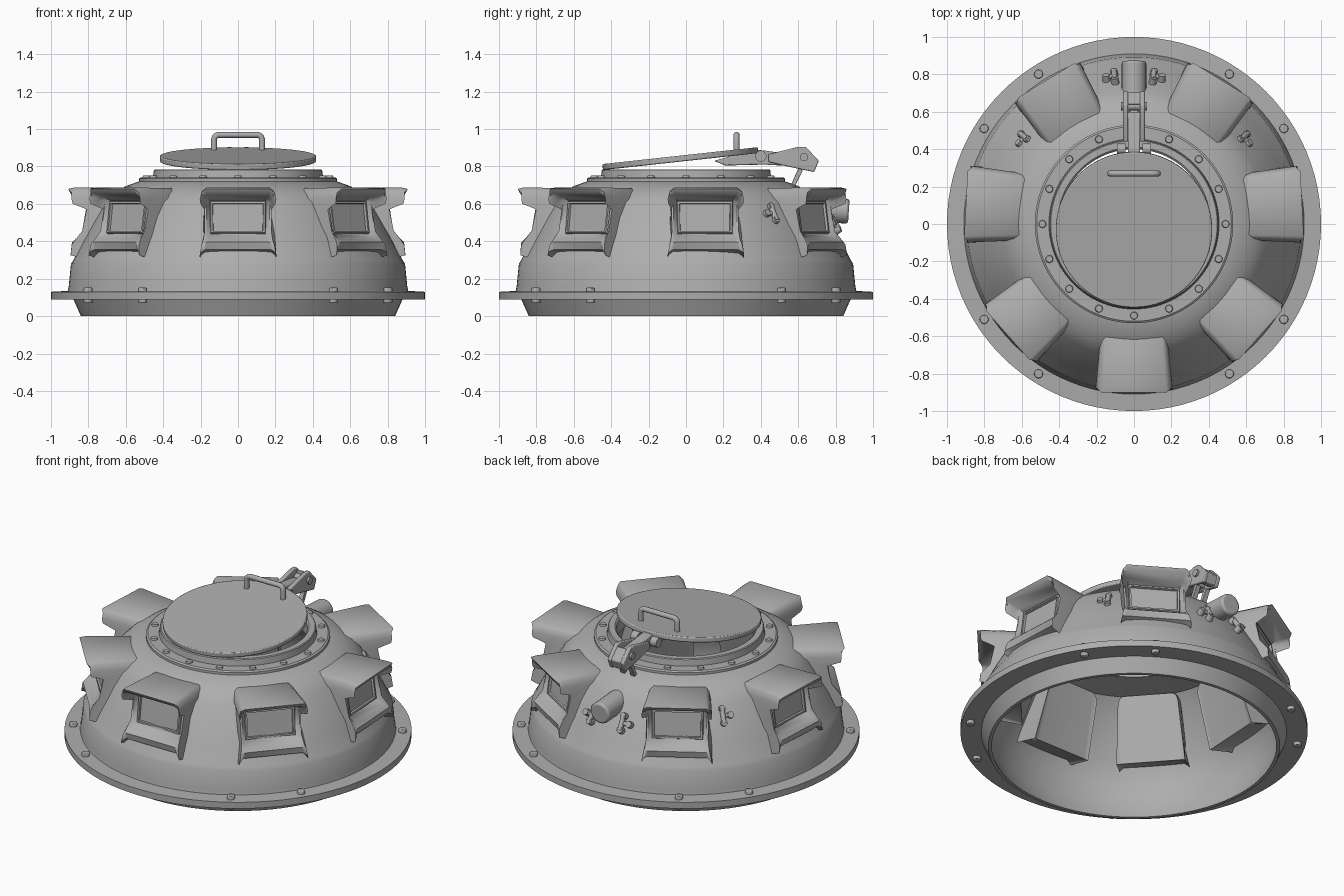
import bpy, bmesh, math
from math import sin, cos, radians, pi
from mathutils import Matrix, Vector

cube = bpy.data.objects.get("Cube")
if cube:
    bpy.data.objects.remove(cube, do_unlink=True)

steel = bpy.data.materials.new("grey steel")
steel.use_nodes = True
steel.diffuse_color = (0.42, 0.42, 0.42, 1)
steel.node_tree.nodes["Principled BSDF"].inputs["Base Color"].default_value = (0.42, 0.42, 0.42, 1)


def finish(name, bm, angle=35, bevel=0):
    bmesh.ops.recalc_face_normals(bm, faces=bm.faces)
    mesh = bpy.data.meshes.new(name)
    bm.to_mesh(mesh)
    bm.free()
    mesh.materials.append(steel)
    obj = bpy.data.objects.new(name, mesh)
    bpy.context.collection.objects.link(obj)
    if bevel:
        mod = obj.modifiers.new("rounding", 'BEVEL')
        mod.width, mod.segments, mod.limit_method = bevel, 2, 'ANGLE'
    bpy.ops.object.select_all(action='DESELECT')
    obj.select_set(True)
    bpy.context.view_layer.objects.active = obj
    bpy.ops.object.shade_smooth_by_angle(angle=radians(angle))
    return obj


def revolve(name, profile, steps=96):
    # closed ring-shaped profile of (radius, height) spun around z
    bm = bmesh.new()
    rings = [[bm.verts.new((r * cos(2 * pi * i / steps), r * sin(2 * pi * i / steps), z))
              for i in range(steps)] for r, z in profile]
    for a, b in zip(rings, rings[1:] + rings[:1]):
        for i in range(steps):
            j = (i + 1) % steps
            bm.faces.new((a[i], a[j], b[j], b[i]))
    return finish(name, bm)


def cylinder(name, start, end, radius, tip=None, sides=24, bevel=0):
    start, end = Vector(start), Vector(end)
    axis = end - start
    bm = bmesh.new()
    place = Matrix.Translation((start + end) / 2) @ axis.to_track_quat('Z', 'Y').to_matrix().to_4x4()
    bmesh.ops.create_cone(bm, cap_ends=True, segments=sides, radius1=radius,
                          radius2=radius if tip is None else tip, depth=axis.length, matrix=place)
    return finish(name, bm, bevel=bevel)


def plate(name, outline, x0, x1, bevel=0.006):
    # (y, z) outline extruded across x
    bm = bmesh.new()
    sides = [[bm.verts.new((x, y, z)) for y, z in outline] for x in (x0, x1)]
    for s in sides:
        bm.faces.new(s)
    for i in range(len(outline)):
        j = (i + 1) % len(outline)
        bm.faces.new((sides[0][i], sides[0][j], sides[1][j], sides[1][i]))
    return finish(name, bm, bevel=bevel)


def polar(r, degrees, z):
    return Vector((r * cos(radians(degrees)), r * sin(radians(degrees)), z))


# hollow armoured body with base flange
revolve("body_shell", [
    (0.84, 0), (0.88, 0.09), (1, 0.09), (1, 0.13), (0.91, 0.135), (0.905, 0.16), (0.893, 0.28),
    (0.88, 0.3), (0.83, 0.4), (0.71, 0.61), (0.66, 0.66), (0.60, 0.695), (0.53, 0.72),
    (0.42, 0.735), (0.42, 0.69), (0.59, 0.665), (0.68, 0.58), (0.81, 0.36), (0.85, 0.27),
    (0.86, 0.12), (0.82, 0)])

# hatch ring in two steps
revolve("hatch_ring", [(0.53, 0.715), (0.53, 0.735), (0.52, 0.742), (0.455, 0.742), (0.45, 0.78),
                       (0.445, 0.785), (0.41, 0.785), (0.40, 0.775), (0.40, 0.69), (0.45, 0.69)])

# bolts on the hatch ring and flange
for i in range(16):
    if i != 4:
        cylinder("ring_bolt", polar(0.49, i * 22.5, 0.73), polar(0.49, i * 22.5, 0.752),
                 0.024, 0.018, 12)
for quarter in range(4):
    for offset in (32.5, 57.5):
        a = quarter * 90 + offset
        cylinder("flange_bolt", polar(0.95, a, 0.07), polar(0.95, a, 0.152), 0.024, sides=12, bevel=0.005)


# periscope housing: rows of edge radius, middle radius, edge height, middle height, half width
# the edge columns droop at the hood, giving it curled sides
def periscope_mesh():
    rows = [(0.54, 0.54, 0.60, 0.65, 0.175), (0.61, 0.61, 0.63, 0.685, 0.18),
            (0.85, 0.87, 0.635, 0.687, 0.20), (0.88, 0.90, 0.625, 0.68, 0.205),
            (0.875, 0.89, 0.60, 0.66, 0.20), (0.835, 0.82, 0.585, 0.638, 0.19),
            (0.80, 0.775, 0.57, 0.615, 0.18), (0.825, 0.80, 0.455, 0.44, 0.178),
            (0.86, 0.85, 0.41, 0.415, 0.185), (0.88, 0.88, 0.38, 0.395, 0.195),
            (0.885, 0.87, 0.325, 0.355, 0.205), (0.65, 0.65, 0.265, 0.265, 0.20)]
    bm = bmesh.new()
    grid = []
    for re, rm, ze, zm, w in rows:
        half = [(w, re, ze), (w - 0.01, re, (ze + 2 * zm) / 3), (w - 0.03, rm, zm)]
        line = [(-x, r, z) for x, r, z in half] + half[::-1]
        grid.append([bm.verts.new((x, -r, z)) for x, r, z in line])
    for k, (a, b) in enumerate(zip(grid, grid[1:] + grid[:1])):
        for i in range(5):
            face = bm.faces.new((a[i], a[i + 1], b[i + 1], b[i]))
            if k == 6 and i == 2:
                window = face
    for i in (0, 5):
        bm.faces.new([line[i] for line in grid])
    bmesh.ops.recalc_face_normals(bm, faces=bm.faces)
    # raised window frame with recessed pane
    bmesh.ops.inset_region(bm, faces=[window], thickness=0.006, depth=0.012)
    bmesh.ops.inset_region(bm, faces=[window], thickness=0.014, depth=0)
    bmesh.ops.inset_region(bm, faces=[window], thickness=0.003, depth=-0.014)
    return finish("periscope_front", bm, angle=48)


front = periscope_mesh()
for side, sign in (("left", 1), ("right", -1)):
    for label, turn, shift in (("fore", 48.5, 0), ("side", 93, 0.06), ("rear", 148.5, 0)):
        copy = front.copy()
        copy.name = f"periscope_{label}_{side}"
        copy.rotation_euler.z = radians(sign * turn)
        copy.location.y = shift
        bpy.context.collection.objects.link(copy)

# tilted hatch lid
lid = cylinder("hatch_lid", (0, 0, -0.016), (0, 0, 0.016), 0.418, sides=72, bevel=0.006)
lid.location = (0, -0.03, 0.842)
lid.rotation_euler.x = radians(6.2)

# lid handle
curve = bpy.data.curves.new("lid_handle", 'CURVE')
curve.dimensions = '3D'
curve.bevel_depth, curve.bevel_resolution, curve.use_fill_caps = 0.016, 3, True
path = curve.splines.new('POLY')
arc = [(0.103 + 0.025 * cos(t), 0.944 + 0.025 * sin(t)) for t in (0, pi / 6, pi / 3, pi / 2)]
points = [(0.128, 0.86)] + arc + [(-x, z) for x, z in arc[::-1]] + [(-0.128, 0.86)]
path.points.add(len(points) - 1)
for p, (x, z) in zip(path.points, points):
    p.co = (x, 0.27, z, 1)
curve.materials.append(steel)
bpy.context.collection.objects.link(bpy.data.objects.new("lid_handle", curve))
for s in (-1, 1):
    plate("handle_foot", [(0.245, 0.87), (0.245, 0.884), (0.305, 0.89), (0.305, 0.87)],
          s * 0.11, s * 0.18, 0.003)

# hinge arm, cheeks, pins and strut
plate("hinge_arm", [(0.15, 0.83), (0.21, 0.805), (0.42, 0.81), (0.60, 0.80), (0.60, 0.86),
                    (0.42, 0.885), (0.36, 0.89)], -0.032, 0.032)
for s in (-1, 1):
    plate("hinge_cheek", [(0.44, 0.825), (0.52, 0.805), (0.685, 0.77), (0.71, 0.83), (0.64, 0.905),
                          (0.60, 0.905), (0.44, 0.865)], s * 0.032, s * 0.058)
    plate("hinge_leg", [(0.56, 0.70), (0.585, 0.70), (0.625, 0.78), (0.60, 0.79)],
          s * 0.02, s * 0.05, 0.003)
    cylinder("hinge_knuckle", (s * 0.045, 0.40, 0.855), (s * 0.09, 0.40, 0.855), 0.03)
plate("hinge_counterweight", [(0.63, 0.79), (0.685, 0.775), (0.705, 0.83), (0.64, 0.895)], -0.04, 0.04)
cylinder("hinge_pin", (-0.07, 0.63, 0.85), (0.07, 0.63, 0.85), 0.022)

# stub tube on the rear
cylinder("rear_tube", (0, 0.64, 0.575), (0, 0.87, 0.56), 0.066, bevel=0.012)


def clip(name, angle, r, z, lean):
    # cross bar with two nuts and a side lug, standing out of the sloped wall
    out = Vector((cos(radians(angle)), sin(radians(angle)), 0.6)).normalized()
    side = Vector((-sin(radians(angle)), cos(radians(angle)), 0)) * lean
    up = out.cross(side) * lean
    c = polar(r, angle, z)
    cylinder(name + "_bar", c + out * 0.02 - up * 0.045, c + out * 0.02 + up * 0.045, 0.015, sides=12)
    cylinder(name + "_lug_bar", c + out * 0.015, c + out * 0.015 + side * 0.045, 0.013, sides=12)
    for offset in (up * 0.042, up * -0.042, side * 0.045):
        p = c + offset
        cylinder(name + "_nut", p - out * 0.05, p + out * 0.03, 0.024, 0.019, 12)


# small fasteners beside the tube and the rear periscopes
for s in (-1, 1):
    clip("tube_clip", 90 + s * 7.5, 0.785, 0.49, s)
    clip("wall_clip", 90 + s * 51.5, 0.735, 0.54, s)
